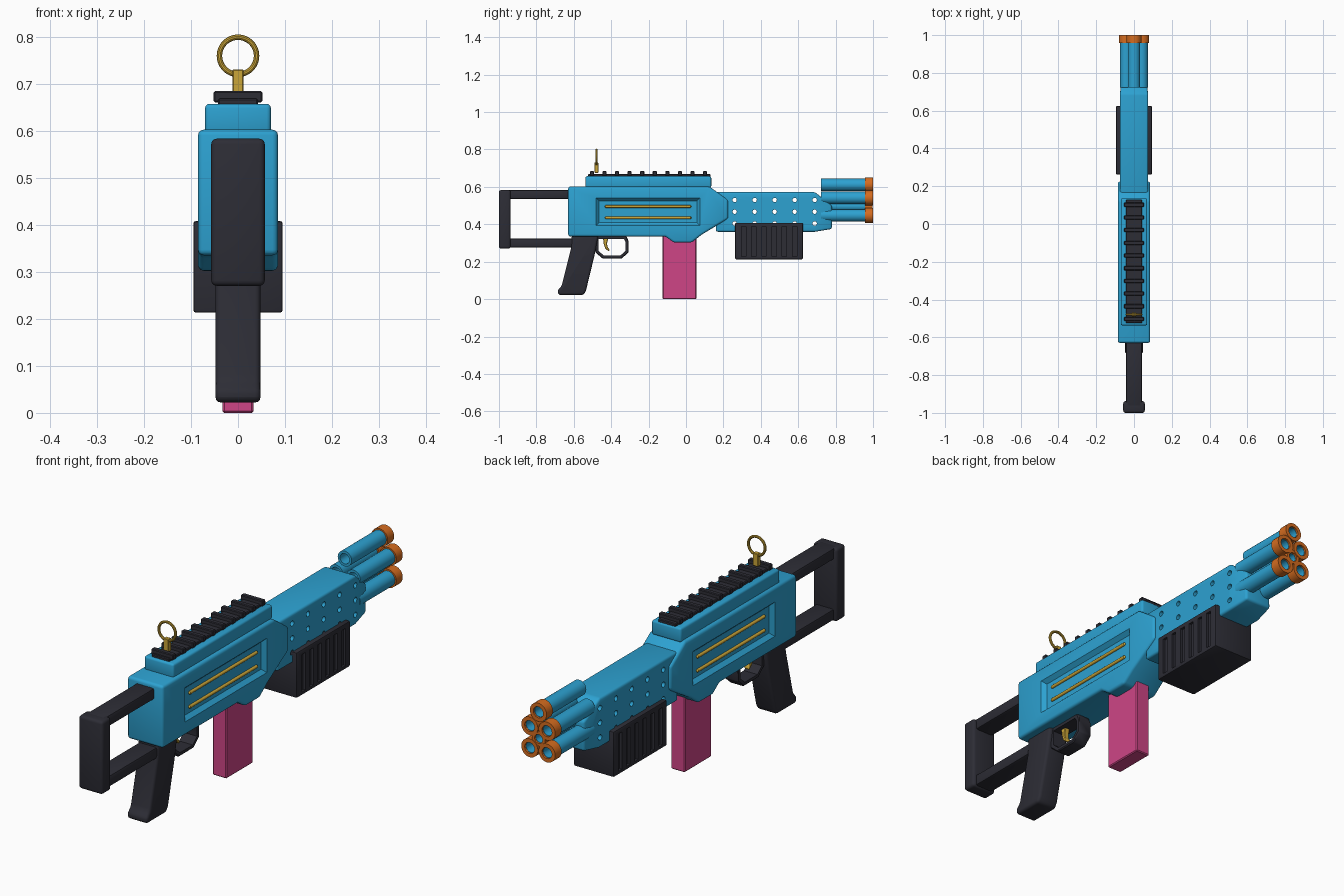
import bpy, bmesh, math
from mathutils import Vector

if "Cube" in bpy.data.objects:
    bpy.data.objects.remove(bpy.data.objects["Cube"])


def material(name, rgb):
    m = bpy.data.materials.new(name)
    m.diffuse_color = (*rgb, 1)
    m.use_nodes = True
    m.node_tree.nodes["Principled BSDF"].inputs["Base Color"].default_value = m.diffuse_color
    return m


BLUE = material("blue", (0.026, 0.36, 0.64))
DARK = material("charcoal", (0.026, 0.026, 0.036))
PINK = material("pink", (0.62, 0.06, 0.24))
GOLD = material("gold", (0.60, 0.38, 0.04))
ORANGE = material("orange", (0.66, 0.15, 0.014))


def finish(name, bm, mat, bevel=0, seg=2):
    bmesh.ops.recalc_face_normals(bm, faces=bm.faces)
    if bevel:
        sharp = [e for e in bm.edges if e.calc_face_angle(0) > 0.35]
        bmesh.ops.bevel(bm, geom=sharp, offset=bevel, segments=seg, profile=0.5,
                        affect='EDGES', clamp_overlap=True)
    me = bpy.data.meshes.new(name)
    bm.to_mesh(me)
    bm.free()
    me.materials.append(mat)
    ob = bpy.data.objects.new(name, me)
    bpy.context.collection.objects.link(ob)
    return ob


def plate(name, pts, hw, mat, bevel=0, seg=2):
    """Side outline of (y, z) points extruded across x to +-hw."""
    bm = bmesh.new()
    face = bm.faces.new([bm.verts.new((-hw, y, z)) for y, z in pts])
    ext = bmesh.ops.extrude_face_region(bm, geom=[face])
    for v in ext["geom"]:
        if isinstance(v, bmesh.types.BMVert):
            v.co.x = hw
    return finish(name, bm, mat, bevel, seg)


def box(name, x0, x1, y0, y1, z0, z1, mat, bevel=0, seg=2):
    bm = bmesh.new()
    bmesh.ops.create_cube(bm, size=1)
    for v in bm.verts:
        v.co = Vector(((x0 + x1) / 2 + v.co.x * (x1 - x0),
                       (y0 + y1) / 2 + v.co.y * (y1 - y0),
                       (z0 + z1) / 2 + v.co.z * (z1 - z0)))
    return finish(name, bm, mat, bevel, seg)


def lathe(name, centre, profile, axis, mat, n=24):
    """Closed (radius, offset) profile turned around a line along 'x' or 'y'."""
    bm = bmesh.new()
    rings = []
    for i in range(n):
        a = 2 * math.pi * i / n
        ring = []
        for r, t in profile:
            c, s = r * math.cos(a), r * math.sin(a)
            p = (t, c, s) if axis == 'x' else (c, t, s)
            ring.append(bm.verts.new(Vector(centre) + Vector(p)))
        rings.append(ring)
    k = len(profile)
    for i in range(n):
        a, b = rings[i], rings[(i + 1) % n]
        for j in range(k):
            bm.faces.new((a[j], a[(j + 1) % k], b[(j + 1) % k], b[j]))
    return finish(name, bm, mat)


def pipe(name, x, z, y0, y1, ro, ri, mat):
    return lathe(name, (x, 0, z), [(ro, y0), (ro, y1), (ri, y1), (ri, y0)], 'y', mat)


def join(name, objs):
    with bpy.context.temp_override(active_object=objs[0], object=objs[0],
                                   selected_objects=objs, selected_editable_objects=objs):
        bpy.ops.object.join()
    objs[0].name = name
    return objs[0]


def cut(ob, cutters):
    """Subtract the cutters and bake the result."""
    tool = join("cutter", cutters)
    tool.hide_render = True
    mod = ob.modifiers.new("cut", 'BOOLEAN')
    mod.operation, mod.solver, mod.object = 'DIFFERENCE', 'EXACT', tool
    bpy.context.view_layer.update()
    me = bpy.data.meshes.new_from_object(ob.evaluated_get(bpy.context.evaluated_depsgraph_get()))
    ob.modifiers.clear()
    ob.data = me
    bpy.data.objects.remove(tool)


# Receiver with a recessed panel on each side
receiver = plate("receiver", [(-0.63, 0.335), (-0.11, 0.335), (-0.065, 0.302), (0.03, 0.302),
                              (0.085, 0.345), (0.225, 0.43), (0.225, 0.53), (0.125, 0.602),
                              (-0.63, 0.602)], 0.085, BLUE, 0.012, 3)
panels = []
for s in (-1, 1):
    bm = bmesh.new()
    bmesh.ops.create_cube(bm, size=1)
    for v in bm.verts:
        inner = v.co.x * s < 0
        hy, hz = (0.262, 0.058) if inner else (0.282, 0.078)
        v.co = Vector((s * (0.068 if inner else 0.09),
                       -0.203 + math.copysign(hy, v.co.y), 0.467 + math.copysign(hz, v.co.z)))
    panels.append(finish("panel_cutter", bm, BLUE))
cut(receiver, panels)

# Gold bars inside the panels
for s in (-1, 1):
    for z in (0.495, 0.435):
        lathe("panel_bar", (s * 0.07, 0, z),
              [(0.0005, -0.435), (0.007, -0.43), (0.007, 0.025), (0.0005, 0.03)], 'y', GOLD, 12)

# Top rail: blue base, dark strip, teeth
box("rail_base", -0.07, 0.07, -0.537, 0.135, 0.595, 0.657, BLUE, 0.009, 3)
box("rail_strip", -0.042, 0.042, -0.525, 0.13, 0.645, 0.668, DARK, 0.003, 1)
for i in range(10):
    y = -0.503 + i * 0.0672
    box("rail_tooth", -0.052, 0.052, y - 0.011, y + 0.011, 0.66, 0.684, DARK, 0.003, 1)

# Ring sight
box("sight_post", -0.012, 0.012, -0.489, -0.469, 0.675, 0.73, GOLD, 0.002, 1)
bpy.ops.mesh.primitive_torus_add(major_radius=0.0395, minor_radius=0.0058, major_segments=36,
                                 minor_segments=10, location=(0, -0.479, 0.759),
                                 rotation=(math.pi / 2, 0, 0))
bpy.context.object.name = "sight_ring"
bpy.context.object.data.materials.append(GOLD)

# Barrel shroud, tapered at the muzzle and drilled through
bm = bmesh.new()
sections = [(0.16, 0.075, 0.36, 0.572), (0.69, 0.075, 0.36, 0.572), (0.78, 0.062, 0.375, 0.50)]
loops = [[bm.verts.new(p) for p in ((-w, y, a), (w, y, a), (w, y, b), (-w, y, b))]
         for y, w, a, b in sections]
for a, b in zip(loops, loops[1:]):
    for j in range(4):
        bm.faces.new((a[j], a[(j + 1) % 4], b[(j + 1) % 4], b[j]))
bm.faces.new(loops[0])
bm.faces.new(loops[-1])
shroud = finish("barrel_shroud", bm, BLUE, 0.01, 3)
drills = []
for y in (0.26, 0.367, 0.474, 0.581, 0.688):
    for z in (0.53, 0.467, 0.404):
        bm = bmesh.new()
        bmesh.ops.create_cone(bm, cap_ends=True, segments=16, radius1=0.0115, radius2=0.0115, depth=0.3)
        for v in bm.verts:
            v.co = Vector((v.co.z, y + v.co.x, z + v.co.y))
        drills.append(finish("drill", bm, BLUE))
cut(shroud, drills)

# Barrel cluster: five around one, with orange tips
for x, z in ((0, 0.611), (-0.041, 0.541), (0.041, 0.541), (-0.041, 0.447), (0.041, 0.447)):
    pipe("barrel", x, z, 0.722, 0.992, 0.033, 0.022, BLUE)
    pipe("barrel_tip", x, z, 0.957, 1.0, 0.0395, 0.0235, ORANGE)
pipe("centre_barrel", 0, 0.496, 0.722, 0.99, 0.028, 0.018, BLUE)
pipe("centre_tip", 0, 0.496, 0.957, 0.998, 0.031, 0.019, ORANGE)

# Ribbed foregrip
foregrip = box("foregrip", -0.095, 0.095, 0.262, 0.625, 0.213, 0.408, DARK, 0.006, 2)
slots = []
for i in range(6):
    y = 0.308 + i * 0.0545
    for s in (-1, 1):
        x0, x1 = sorted((s * 0.084, s * 0.11))
        slots.append(box("slot", x0, x1, y - 0.012, y + 0.012, 0.228, 0.388, DARK))
cut(foregrip, slots)

# Magazine
box("magazine", -0.033, 0.033, -0.125, 0.056, 0.0, 0.34, PINK, 0.004, 1)

# Open stock
box("stock_top_bar", -0.043, 0.043, -0.97, -0.60, 0.535, 0.583, DARK, 0.008, 2)
box("stock_bottom_bar", -0.043, 0.043, -0.97, -0.50, 0.275, 0.323, DARK, 0.008, 2)
box("stock_butt", -0.057, 0.057, -1.0, -0.938, 0.27, 0.583, DARK, 0.012, 3)

# Pistol grip
plate("pistol_grip", [(-0.61, 0.345), (-0.615, 0.27), (-0.665, 0.07), (-0.688, 0.045),
                      (-0.682, 0.022), (-0.548, 0.022), (-0.535, 0.045), (-0.49, 0.23),
                      (-0.468, 0.345)], 0.048, DARK, 0.013, 3)

# Trigger guard: open loop under the receiver
guard = plate("trigger_guard", [(-0.485, 0.34), (-0.485, 0.25), (-0.445, 0.216), (-0.345, 0.216),
                                (-0.307, 0.25), (-0.307, 0.31), (-0.32, 0.34)], 0.032, DARK, 0.004, 1)
cut(guard, [plate("guard_hole", [(-0.468, 0.322), (-0.468, 0.258), (-0.438, 0.232), (-0.352, 0.232),
                                 (-0.323, 0.258), (-0.323, 0.306), (-0.333, 0.322)], 0.1, DARK)])

# Curved trigger
plate("trigger", [(-0.445, 0.34), (-0.44, 0.295), (-0.432, 0.27), (-0.413, 0.255), (-0.408, 0.263),
                  (-0.42, 0.28), (-0.422, 0.30), (-0.412, 0.34)], 0.012, GOLD, 0.003, 1)

# Smooth rounded surfaces, keep hard edges
bpy.ops.object.select_all(action='DESELECT')
for ob in bpy.context.scene.objects:
    ob.select_set(True)
    bpy.context.view_layer.objects.active = ob
bpy.ops.object.shade_smooth_by_angle(angle=math.radians(35))
